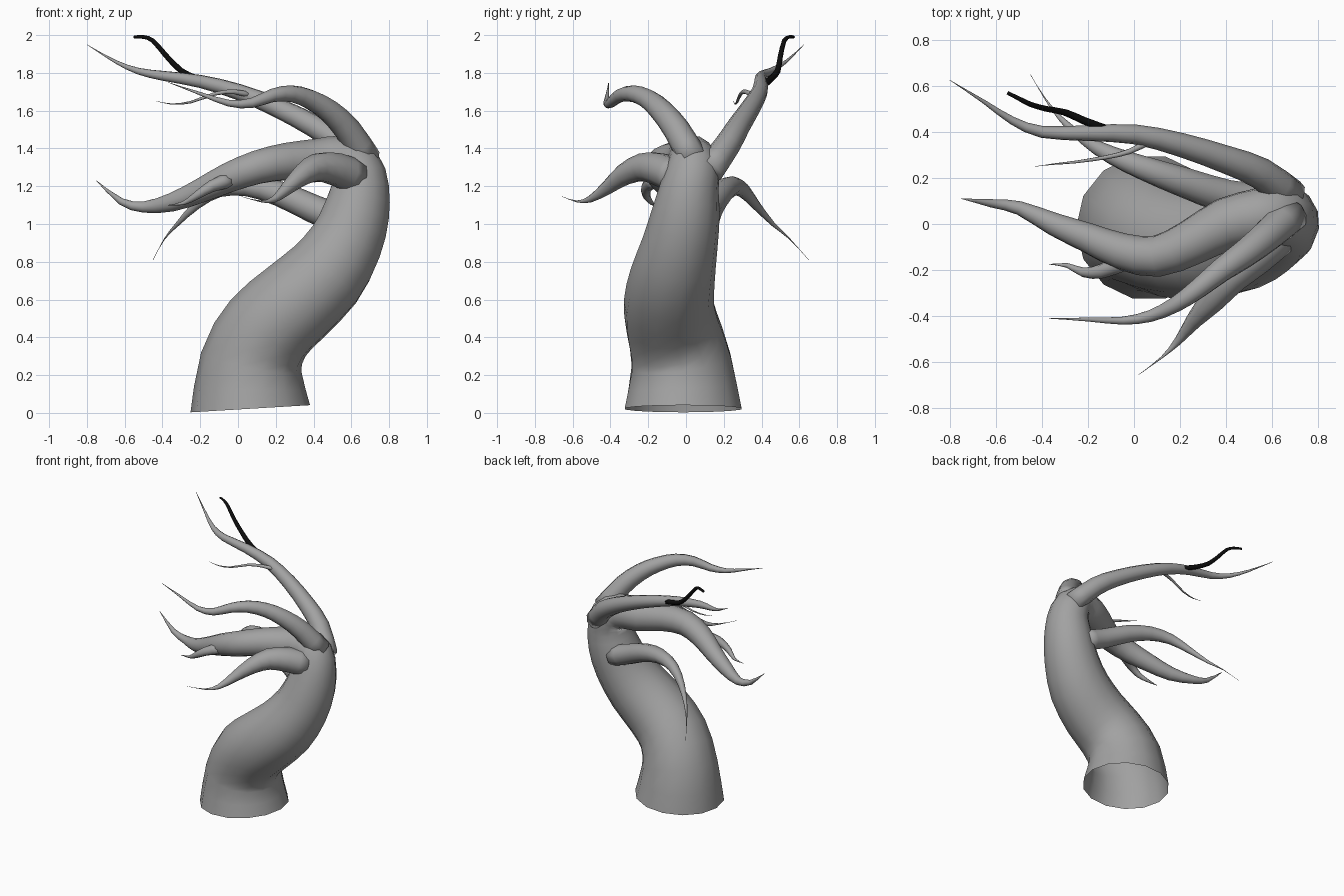
import bpy, bmesh, math
from mathutils import Vector

cube = bpy.data.objects.get("Cube")
if cube:
    bpy.data.objects.remove(cube, do_unlink=True)


def make_material(name, color):
    mat = bpy.data.materials.new(name)
    mat.use_nodes = True
    mat.diffuse_color = (*color, 1)
    node = mat.node_tree.nodes["Principled BSDF"]
    node.inputs["Base Color"].default_value = (*color, 1)
    node.inputs["Roughness"].default_value = 0.8
    return mat


bark = make_material("grey bark", (0.36, 0.36, 0.36))
charred = make_material("charred black", (0.004, 0.004, 0.004))


def catmull(p0, p1, p2, p3, t):
    return 0.5 * (2 * p1 + (p2 - p0) * t + (2 * p0 - 5 * p1 + 4 * p2 - p3) * t * t
                  + (3 * p1 - p0 - 3 * p2 + p3) * t ** 3)


def smooth_path(values, steps):
    """Resample a list of vectors with a Catmull-Rom spline."""
    padded = [values[0], *values, values[-1]]
    result = []
    for i in range(len(values) - 1):
        result += [catmull(*padded[i:i + 4], s / steps) for s in range(steps)]
    return result + [values[-1]]


def tube(name, points, radii, mat, sides=10, steps=2, open_start=False, first_axis=None):
    """Sweep a round section along a path, with the twist kept minimal."""
    path = smooth_path([Vector((*p, r)) for p, r in zip(points, radii)], steps)
    centres = [v.to_3d() for v in path]
    widths = [max(v[3], 0.001) for v in path]
    bm = bmesh.new()
    rings, side, last = [], None, len(path) - 1
    for i, centre in enumerate(centres):
        axis = (centres[min(i + 1, last)] - centres[max(i - 1, 0)]).normalized()
        if i == 0 and first_axis:
            axis = Vector(first_axis).normalized()
        side = axis.cross(Vector((0, 1, 0))) if side is None else side - axis * side.dot(axis)
        side.normalize()
        other = axis.cross(side)
        ring = []
        for k in range(sides):
            a = math.tau * k / sides
            ring.append(bm.verts.new(centre + widths[i] * (math.cos(a) * side + math.sin(a) * other)))
        rings.append(ring)
    for low, high in zip(rings, rings[1:]):
        for k in range(sides):
            n = (k + 1) % sides
            bm.faces.new((low[k], low[n], high[n], high[k]))
    bm.faces.new(rings[-1])
    if not open_start:
        bm.faces.new(rings[0][::-1])
    mesh = bpy.data.meshes.new(name)
    bm.to_mesh(mesh)
    bm.free()
    for face in mesh.polygons:
        face.use_smooth = True
    mesh.materials.append(mat)
    obj = bpy.data.objects.new(name, mesh)
    bpy.context.collection.objects.link(obj)
    return obj


def linear(t):
    return 1 - t


def rounded(t):
    return 0.5 + 0.5 * math.cos(math.pi * t)


def branch(name, root, taper, points, mat=bark, tip=0.0, sides=10):
    """Tapering tube whose radius falls from root to tip."""
    n = len(points) - 1
    radii = [tip + (root - tip) * taper(i / n) for i in range(n + 1)]
    return tube(name, points, radii, mat, sides)


# Hollow leaning trunk that runs on into the main limb
trunk = [
    (.065, -.015, .022), (.07, -.025, .27), (.16, -.07, .45), (.30, -.09, .58),
    (.46, -.07, .73), (.57, -.03, .9), (.625, 0, 1.06), (.645, .02, 1.2),
    (.62, .04, 1.3), (.54, .03, 1.345), (.4, 0, 1.335), (.25, -.08, 1.33),
    (.1, -.14, 1.3), (-.05, -.12, 1.245), (-.2, -.06, 1.175), (-.35, 0, 1.115),
    (-.5, .07, 1.09), (-.62, .09, 1.12), (-.75, .11, 1.23)]
trunk_radii = [.317, .27, .25, .24, .225, .2, .18, .155, .14, .125, .115, .1,
               .09, .08, .065, .05, .03, .018, 0]
tube("trunk", trunk, trunk_radii, bark, sides=14, open_start=True, first_axis=(-.06, 0, 1))

# Large branches
branch("upper_front_branch", .08, linear, [
    (.68, .04, 1.34), (.58, -.05, 1.5), (.48, -.13, 1.6), (.38, -.2, 1.66),
    (.28, -.28, 1.69), (.18, -.35, 1.68), (.07, -.4, 1.64), (-.05, -.42, 1.64),
    (-.2, -.415, 1.69), (-.37, -.41, 1.75)])
branch("upper_back_branch", .078, linear, [
    (.68, .12, 1.28), (.55, .22, 1.42), (.4, .28, 1.52), (.2, .345, 1.62),
    (0, .39, 1.7), (-.2, .395, 1.755), (-.4, .4, 1.785), (-.53, .45, 1.81),
    (-.65, .53, 1.86), (-.8, .625, 1.95)])
branch("lower_back_branch", .078, rounded, [
    (.55, .1, 1.02), (.4, .12, 1.08), (.22, .18, 1.16), (.05, .24, 1.2),
    (-.1, .3, 1.18), (-.22, .37, 1.1), (-.32, .46, 1), (-.39, .55, .92),
    (-.45, .65, .81)])
branch("lower_front_branch", .093, rounded, [
    (.62, -.05, 1.25), (.52, -.14, 1.29), (.42, -.23, 1.3), (.34, -.33, 1.26),
    (.26, -.42, 1.19), (.19, -.51, 1.13), (.12, -.58, 1.12), (.02, -.655, 1.145)])

# Thin twigs
branch("main_limb_twig", .042, linear, [
    (-.04, -.16, 1.235), (-.14, -.205, 1.2), (-.22, -.21, 1.15),
    (-.29, -.18, 1.11), (-.37, -.175, 1.1)], sides=8)
branch("hanging_twig", .016, linear, [
    (.07, .36, 1.68), (-.02, .315, 1.7), (-.12, .29, 1.69), (-.25, .27, 1.645),
    (-.35, .26, 1.635), (-.43, .25, 1.65)], sides=6)
branch("charred_twig", .02, linear, [
    (-.13, .415, 1.74), (-.22, .45, 1.77), (-.3, .485, 1.81), (-.38, .5, 1.89),
    (-.45, .52, 1.97), (-.5, .545, 1.99), (-.55, .57, 1.99)],
    mat=charred, tip=.008, sides=6)
